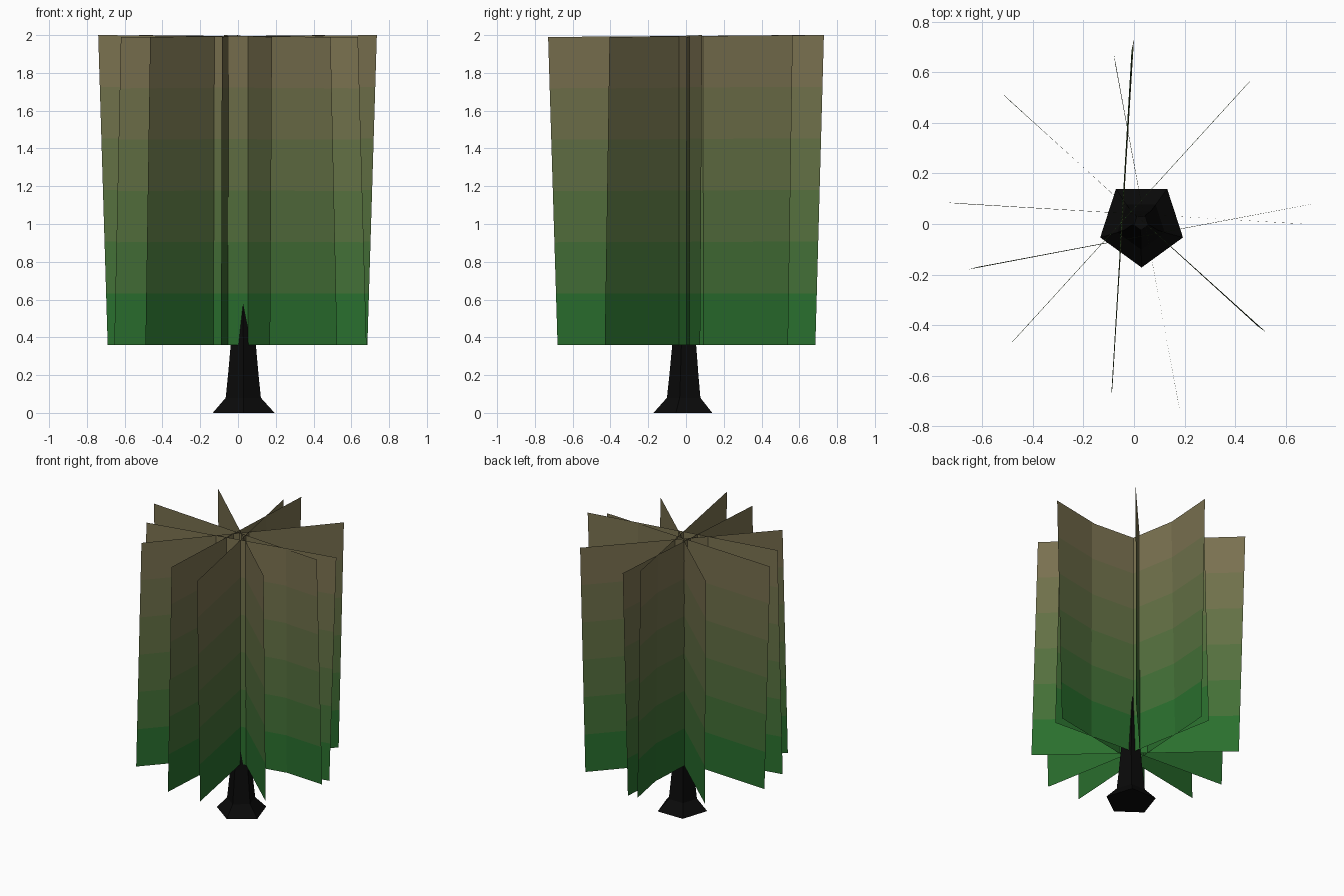
import bpy, math
from mathutils import Vector

if "Cube" in bpy.data.objects:
    bpy.data.objects.remove(bpy.data.objects["Cube"])


def material(name, col):
    m = bpy.data.materials.new(name)
    m.diffuse_color = (*col, 1)
    m.use_nodes = True
    m.node_tree.nodes["Principled BSDF"].inputs["Base Color"].default_value = m.diffuse_color
    return m


def mesh_object(name, verts, faces, mats):
    me = bpy.data.meshes.new(name)
    me.from_pydata(verts, [], faces)
    for m in mats:
        me.materials.append(m)
    ob = bpy.data.objects.new(name, me)
    bpy.context.collection.objects.link(ob)
    return ob


# Trunk: five-sided tapering loft; rings are (z, radius, centre x, centre y)
rings = [(0, .172, .03, 0), (.08, .098, .028, -.003), (.2, .085, .028, -.003),
         (.36, .07, .028, -.003), (.8, .035, .026, .008), (1.22, .03, .028, .005)]
verts, faces, N = [], [], 5
for z, r, cx, cy in rings:
    for i in range(N):
        a = -math.pi / 2 + 2 * math.pi * i / N
        verts.append((cx + r * math.cos(a), cy + r * math.sin(a), z))
for k in range(len(rings) - 1):
    for i in range(N):
        j = (i + 1) % N
        faces.append((k * N + i, k * N + j, (k + 1) * N + j, (k + 1) * N + i))
faces.append(tuple(reversed(range(N))))
faces.append(tuple(range((len(rings) - 1) * N, len(rings) * N)))
mesh_object("trunk", verts, faces, [material("bark", (.003, .003, .003))])

# Foliage colours: green at the bottom fading to brown at the top
BANDS = 6
low, high = Vector((.006, .16, .022)), Vector((.21, .165, .085))
leaf = [material(f"leaf_{i}", low.lerp(high, (i + .5) / BANDS)) for i in range(BANDS)]

# Foliage cards: bottom end a, bottom end b, top end a, top end b (x, y)
cards = [
    ((-.08, .675), (.17, -.68), (-.074, .63), (.18, -.73)),
    ((-.01, .685), (-.09, -.68), (0, .73), (-.085, -.645)),
    ((.435, .54), (-.49, -.475), (.46, .565), (-.465, -.45)),
    ((-.495, .49), (.525, -.43), (-.525, .52), (.49, -.405)),
    ((-.69, .08), (.68, 0), (-.74, .085), (.635, .002)),
    ((.685, .075), (-.655, -.18), (.735, .085), (-.62, -.17)),
]
for n, (a0, b0, a1, b1) in enumerate(cards):
    verts = []
    for k in range(BANDS + 1):
        t = k / BANDS
        for p, q, top in ((a0, a1, 2.0), (b0, b1, 1.99)):
            verts.append(Vector((*p, .36)).lerp(Vector((*q, top)), t))
    faces = [(2 * k, 2 * k + 1, 2 * k + 3, 2 * k + 2) for k in range(BANDS)]
    ob = mesh_object(f"foliage_card_{n + 1}", verts, faces, leaf)
    for k, f in enumerate(ob.data.polygons):
        f.material_index = k
